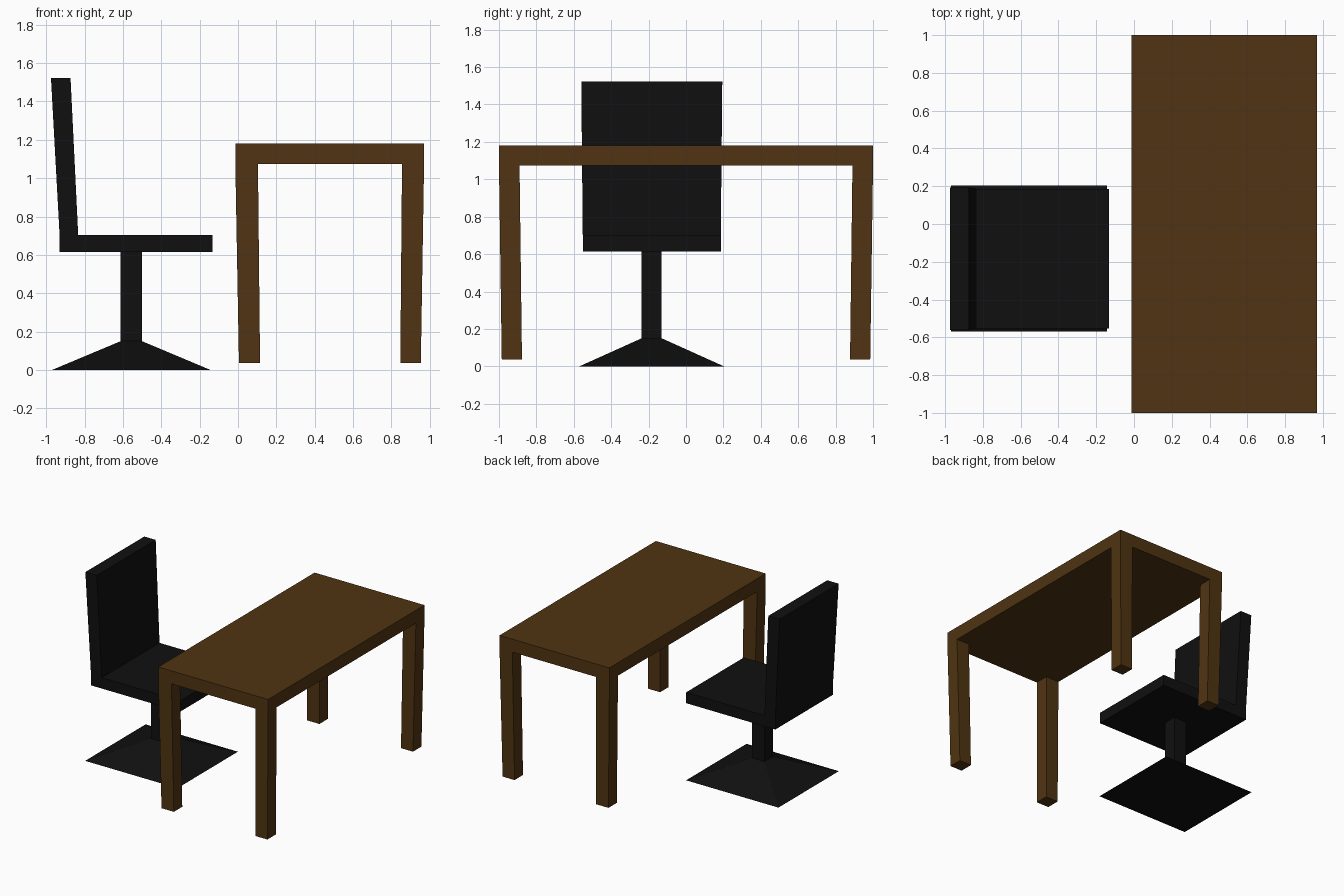
import bpy
import bmesh

if "Cube" in bpy.data.objects:
    bpy.data.objects.remove(bpy.data.objects["Cube"])


def material(name, color):
    mat = bpy.data.materials.new(name)
    mat.diffuse_color = (*color, 1)
    mat.use_nodes = True
    mat.node_tree.nodes["Principled BSDF"].inputs["Base Color"].default_value = mat.diffuse_color
    return mat


def grid_slab(xs, ys, z0, z1):
    """Closed slab cut into cells at the given x and y positions."""
    bm = bmesh.new()
    v = {(i, j, k): bm.verts.new((x, y, z))
         for i, x in enumerate(xs) for j, y in enumerate(ys) for k, z in enumerate((z0, z1))}
    nx, ny = len(xs) - 1, len(ys) - 1
    for i in range(nx):
        for j in range(ny):
            for k in (0, 1):
                bm.faces.new([v[i, j, k], v[i + 1, j, k], v[i + 1, j + 1, k], v[i, j + 1, k]])
    for i in range(nx):
        for j in (0, ny):
            bm.faces.new([v[i, j, 0], v[i + 1, j, 0], v[i + 1, j, 1], v[i, j, 1]])
    for j in range(ny):
        for i in (0, nx):
            bm.faces.new([v[i, j, 0], v[i, j + 1, 0], v[i, j + 1, 1], v[i, j, 1]])
    return bm


def extrude_cell(bm, near, rect, z):
    """Extrude the face nearest a point to a new rectangle (x0, x1, y0, y1) at z."""
    face = min(bm.faces, key=lambda f: sum((a - b) ** 2 for a, b in zip(f.calc_center_median(), near)))
    c = face.calc_center_median()
    old = list(face.verts)
    new = [bm.verts.new((rect[p.co.x > c.x], rect[2 + (p.co.y > c.y)], z)) for p in old]
    bm.faces.remove(face)
    n = len(old)
    for i in range(n):
        j = (i + 1) % n
        bm.faces.new([old[i], old[j], new[j], new[i]])
    return bm.faces.new(new)


def finish(name, bm, mat):
    bmesh.ops.recalc_face_normals(bm, faces=bm.faces[:])
    mesh = bpy.data.meshes.new(name)
    bm.to_mesh(mesh)
    bm.free()
    mesh.materials.append(mat)
    bpy.context.collection.objects.link(bpy.data.objects.new(name, mesh))


wood = material("brown_wood", (0.08, 0.034, 0.006))
black = material("black", (0.005, 0.005, 0.005))

# Table: top with four slightly inward-leaning legs extruded from its corners
bm = grid_slab([-0.014, 0.104, 0.855, 0.97], [-1, -0.89, 0.89, 1], 1.075, 1.18)
for x, x0, x1 in ((0.045, 0.005, 0.115), (0.912, 0.846, 0.953)):
    for y, y0, y1 in ((-0.945, -0.985, -0.877), (0.945, 0.877, 0.985)):
        extrude_cell(bm, (x, y, 1.075), (x0, x1, y0, y1), 0.036)
finish("table", bm, wood)

# Chair seat with leaning backrest extruded from its rear strip
bm = grid_slab([-0.93, -0.833, -0.132], [-0.552, 0.186], 0.615, 0.703)
top = extrude_cell(bm, (-0.88, -0.183, 0.703), (-0.975, -0.873, -0.56, 0.194), 1.523)
finish("chair_seat_and_back", bm, black)

# Chair pedestal: wide pyramid foot narrowing into a square column
bm = bmesh.new()
rings = []
for x0, x1, y0, y1, z in ((-0.97, -0.143, -0.57, 0.203, 0.0),
                          (-0.612, -0.5, -0.237, -0.13, 0.15),
                          (-0.612, -0.5, -0.237, -0.13, 0.615)):
    rings.append([bm.verts.new(p) for p in ((x0, y0, z), (x1, y0, z), (x1, y1, z), (x0, y1, z))])
for a, b in zip(rings, rings[1:]):
    for i in range(4):
        bm.faces.new([a[i], a[(i + 1) % 4], b[(i + 1) % 4], b[i]])
bm.faces.new(rings[0])
bm.faces.new(rings[-1])
finish("chair_pedestal", bm, black)
